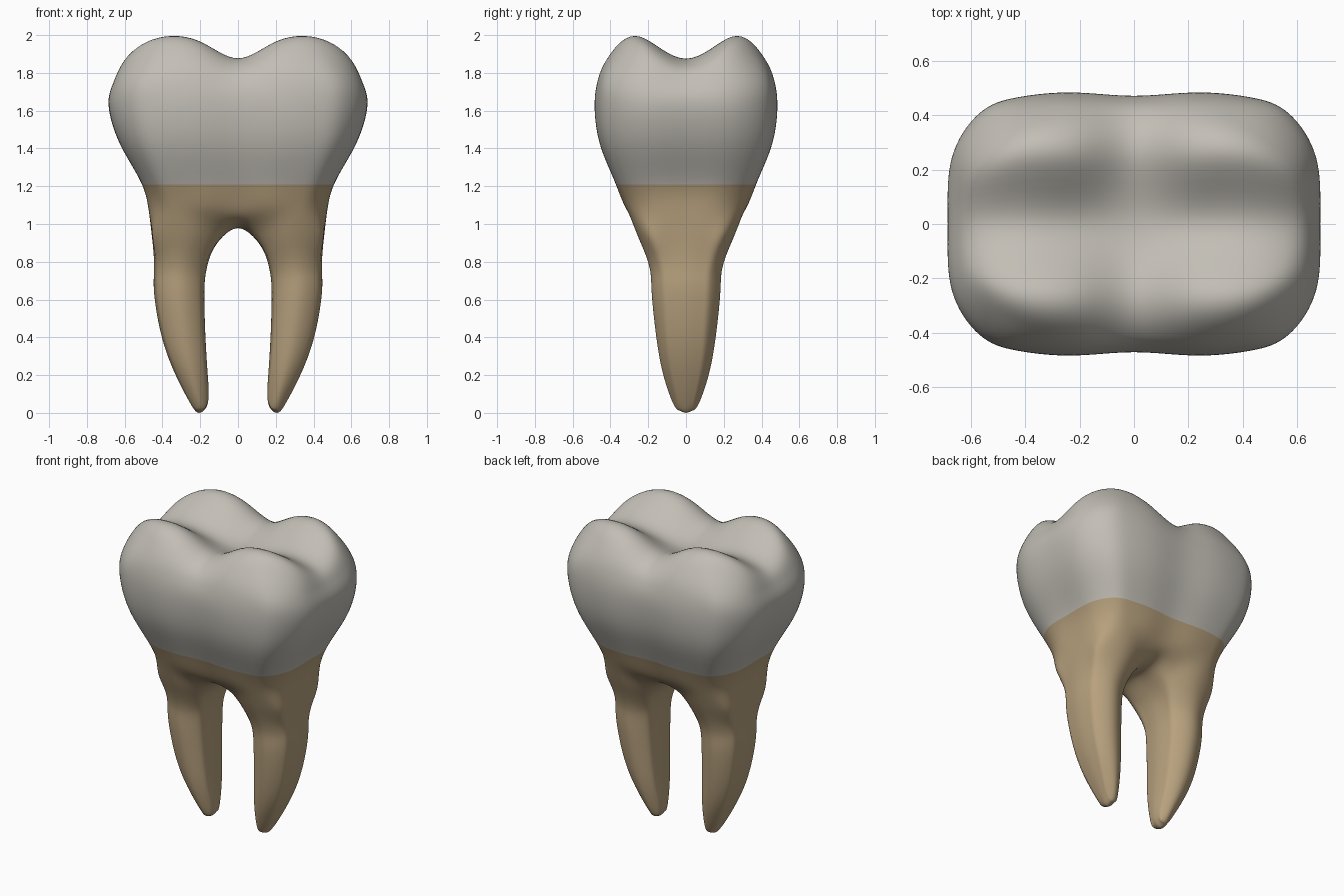
import bpy, bmesh

if "Cube" in bpy.data.objects:
    bpy.data.objects.remove(bpy.data.objects["Cube"])

# Root layers: z, outer x, inner x, half depth, squareness
ROOT = [(.05, .252, .16, .068, 2.2), (.2, .33, .16, .12, 2.3), (.4, .403, .172, .157, 2.4),
        (.62, .443, .178, .181, 2.4), (.74, .445, .17, .188, 2.5), (.84, .447, .143, .215, 2.9),
        (.95, .458, .088, .262, 3.6)]
# Crown layers: z, half width, half depth, squareness, mid-face groove, mid-face z drop
CROWN = [(1.08, .473, .322, 4.2, .02, 0), (1.21, .507, .375, 4.4, .015, 0),
         (1.36, .59, .44, 4.1, .018, 0), (1.5, .655, .48, 3.8, .02, 0),
         (1.65, .685, .491, 3.7, .02, 0), (1.78, .652, .47, 3.9, .02, .03),
         (1.9, .583, .408, 3.9, .015, .07)]
FORK = len(ROOT) - 1
TOP = len(ROOT) + len(CROWN) - 1
NECK = FORK + 2
# Chewing surface: x columns and heights in the valley and along the cusps
CUSP_X = (0, .2, .41)
CUSP_Z = ((1.82, 1.845, 1.872), (1.872, 1.965, 1.988))


def rounded(u, v, p):
    """Move a point on the unit square's edge to a superellipse."""
    f = (abs(u) ** p + abs(v) ** p) ** (-1 / p)
    return u * f, v * f


def place(i, j, k):
    """Surface point for a node of the tooth-shaped lattice."""
    a, b = abs(i), abs(j)
    s = -1 if i < 0 else 1
    if k <= FORK:
        if i == 0:                                   # arch between the roots
            return (0, j * (.11 if b < 2 else .118), .98 if b < 2 else 1.015)
        z, w, g, d, p = ROOT[k]
        u, v = a - 2, j / 2
        if abs(u) == 1 or b == 2:
            u, v = rounded(u, v, p)
        elif k == 0:                                 # root tip
            z = .012 if b else 0
        if k == FORK and a == 1:
            z = .925 if b < 2 else .965
        return (s * ((w + g) / 2 + u * (w - g) / 2), v * d, z)
    if k == TOP and a < 3 and b < 2:                 # cusps and valleys
        return (s * CUSP_X[a], j * .24, CUSP_Z[b][a])
    z, w, d, p, groove, drop = CROWN[k - FORK - 1]
    u, v = rounded(i / 3, j / 2, p)
    y = v * d
    if b == 2 and a < 2:
        f = (1, .25)[a]
        y -= groove * f * (1 if j > 0 else -1)
        z -= drop * f
    elif j == 0:
        z -= drop
    return (u * w, y, z)


# Lattice cells: two roots below, one solid crown above
cells = {(i, j, k) for i in range(-3, 3) for j in range(-2, 2) for k in range(TOP)
         if k >= FORK or i not in (-1, 0)}
bm = bmesh.new()
nodes = {}
for c in sorted(cells):
    for axis in range(3):
        for side in (0, 1):
            n = list(c)
            n[axis] += 2 * side - 1
            if tuple(n) in cells:
                continue
            quad = []
            for da, db in ((0, 0), (1, 0), (1, 1), (0, 1)):
                q = list(c)
                q[axis] += side
                q[(axis + 1) % 3] += da
                q[(axis + 2) % 3] += db
                q = tuple(q)
                if q not in nodes:
                    nodes[q] = bm.verts.new(place(*q))
                quad.append(nodes[q])
            face = bm.faces.new(quad if side else quad[::-1])
            face.smooth = True
            face.material_index = 1 if c[2] >= NECK else 0
bmesh.ops.recalc_face_normals(bm, faces=bm.faces[:])

# Adjust the cage so that the subdivided surface passes through the points
goal = {v: v.co.copy() for v in bm.verts}
for _ in range(6):
    step = {}
    for v in bm.verts:
        n = len(v.link_edges)
        total = v.co * n * n
        near = {e.other_vert(v) for e in v.link_edges}
        for o in near:
            total = total + 4 * o.co
        for f in v.link_faces:
            for o in f.verts:
                if o is not v and o not in near:
                    total = total + o.co
        step[v] = goal[v] - total / (n * (n + 5))
    for v, delta in step.items():
        v.co += delta

mesh = bpy.data.meshes.new("tooth")
bm.to_mesh(mesh)
bm.free()
for name, col in (("root_tan", (.48, .36, .21, 1)), ("enamel_grey", (.54, .515, .465, 1))):
    mat = bpy.data.materials.new(name)
    mat.diffuse_color = col
    mat.use_nodes = True
    mat.node_tree.nodes["Principled BSDF"].inputs["Base Color"].default_value = mat.diffuse_color
    mesh.materials.append(mat)
tooth = bpy.data.objects.new("tooth", mesh)
bpy.context.collection.objects.link(tooth)
sub = tooth.modifiers.new("smooth", 'SUBSURF')
sub.levels = sub.render_levels = 3
